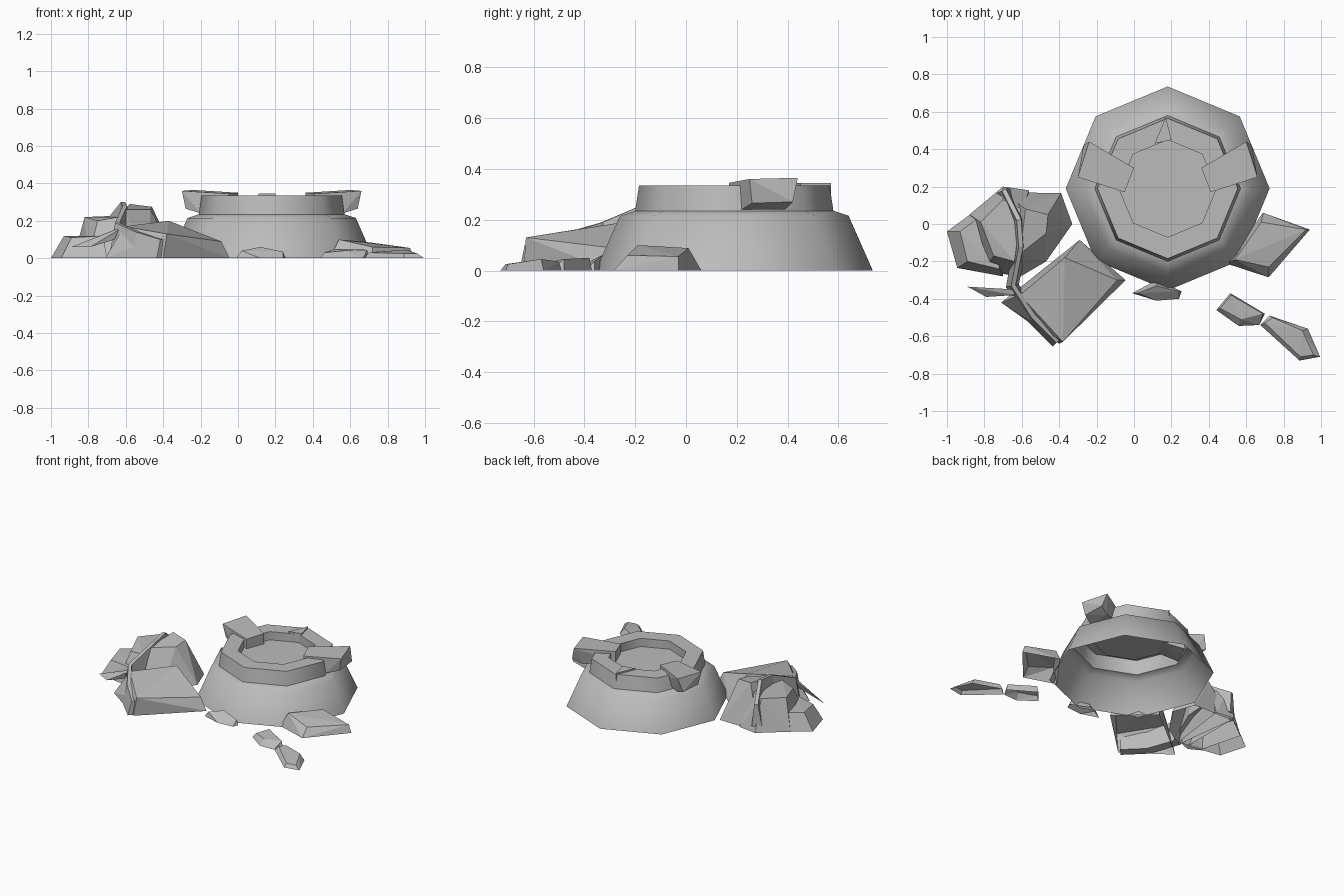
import bpy
import bmesh
import math
from mathutils import Vector

default_cube = bpy.data.objects.get("Cube")
if default_cube:
    bpy.data.objects.remove(default_cube, do_unlink=True)

# One stone colour for everything
stone = bpy.data.materials.new("grey_stone")
stone.use_nodes = True
stone_colour = (0.5, 0.5, 0.5, 1)
stone.diffuse_color = stone_colour
stone.node_tree.nodes["Principled BSDF"].inputs["Base Color"].default_value = stone_colour

CENTRE = Vector((0.18, 0.19, 0))


def finish(name, bm):
    """Turn a bmesh into a named stone object."""
    mesh = bpy.data.meshes.new(name)
    bm.to_mesh(mesh)
    bm.free()
    mesh.materials.append(stone)
    obj = bpy.data.objects.new(name, mesh)
    bpy.context.collection.objects.link(obj)
    return obj


def hull(name, points, open_bottom=False):
    """Faceted convex stone around a few corner points."""
    bm = bmesh.new()
    for point in points:
        bm.verts.new(point)
    bmesh.ops.convex_hull(bm, input=bm.verts[:])
    loose = [v for v in bm.verts if not v.link_faces]
    bmesh.ops.delete(bm, geom=loose, context="VERTS")
    bmesh.ops.recalc_face_normals(bm, faces=bm.faces[:])
    bmesh.ops.dissolve_limit(bm, angle_limit=math.radians(4),
                             verts=bm.verts[:], edges=bm.edges[:])
    bm.normal_update()
    if open_bottom:
        ground = [f for f in bm.faces if all(v.co.z < 0.001 for v in f.verts)]
        bmesh.ops.delete(bm, geom=ground, context="FACES")
    return finish(name, bm)


def rock(name, footprint, top):
    """Stone resting on the ground: outline below, raised corners above."""
    return hull(name, [(x, y, 0) for x, y in footprint] + list(top), True)


def lathe(name, profile, sides):
    """Revolve a (radius, height) profile; the last ring is closed as a floor."""
    bm = bmesh.new()
    rings = []
    for radius, height in profile:
        ring = []
        for i in range(sides):
            turn = math.tau * i / sides
            offset = Vector((radius * math.cos(turn), radius * math.sin(turn), height))
            ring.append(bm.verts.new(CENTRE + offset))
        rings.append(ring)
    for lower, upper in zip(rings, rings[1:]):
        for i in range(sides):
            j = (i + 1) % sides
            bm.faces.new((lower[i], lower[j], upper[j], upper[i]))
    bm.faces.new(rings[-1])
    return finish(name, bm)


def ridge(name, path, half_width, depth):
    """Narrow wedge-shaped crest following a path."""
    bm = bmesh.new()
    sections = []
    points = [Vector(p) for p in path]
    for i, point in enumerate(points):
        along = points[min(i + 1, len(points) - 1)] - points[max(i - 1, 0)]
        side = Vector((along.y, -along.x, 0)).normalized() * half_width
        foot = Vector((point.x, point.y, max(0, point.z - depth)))
        corners = (foot - side, point - side * 0.5, point + side * 0.2, foot + side)
        sections.append([bm.verts.new(c) for c in corners])
    for a, b in zip(sections, sections[1:]):
        for i in range(len(a)):
            j = (i + 1) % len(a)
            bm.faces.new((a[i], a[j], b[j], b[i]))
    bm.faces.new(sections[0])
    bm.faces.new(sections[-1])
    bmesh.ops.recalc_face_normals(bm, faces=bm.faces[:])
    return finish(name, bm)


# Octagonal plinth: sloping wall, ledge, raised rim and sunken floor
plinth = lathe("plinth", [(0.545, 0), (0.45, 0.215), (0.39, 0.235),
                          (0.375, 0.335), (0.26, 0.335), (0.26, 0.275)], sides=8)
bpy.ops.object.select_all(action="DESELECT")
plinth.select_set(True)
bpy.context.view_layer.objects.active = plinth
bpy.ops.object.shade_smooth_by_angle(angle=math.radians(48))

# Pair of blocks lying across the rim, mirrored about the plinth centre
rim_block = [(0.42, 0.25, 0.365), (0.48, 0.06, 0.36), (0.45, 0.23, 0.27),
             (0.46, 0.07, 0.265), (0.38, 0.2, 0.24), (0.38, 0.03, 0.24),
             (0.18, 0.11, 0.35), (0.23, -0.02, 0.345),
             (0.18, 0.11, 0.275), (0.23, -0.02, 0.275)]
for side, name in ((1, "left_rim_block"), (-1, "right_rim_block")):
    hull(name, [CENTRE + Vector((side * x, y, z)) for x, y, z in rim_block])

# Cracked wedge at the back of the rim
hull("back_rim_wedge", [(x, y, z) for z in (0.26, 0.345)
                        for x, y in ((0.11, 0.43), (0.17, 0.57), (0.2, 0.45))])

# Fallen slab leaning beside the plinth
rock("leaning_slab",
     [(-0.4, -0.64), (-0.71, -0.42), (-0.29, -0.085), (-0.045, -0.3)],
     [(-0.38, -0.63, 0.13), (-0.61, -0.38, 0.17),
      (-0.37, -0.18, 0.2), (-0.09, -0.3, 0.09)])

# Stepped rubble pile
rock("low_pile_rock",
     [(-1, -0.04), (-0.945, -0.235), (-0.7, -0.28), (-0.7, 0.18)],
     [(-0.93, -0.04, 0.12), (-0.89, -0.2, 0.11), (-0.72, -0.24, 0.12), (-0.74, 0.1, 0.12)])
rock("middle_pile_rock",
     [(-0.88, 0.05), (-0.8, -0.25), (-0.62, -0.28), (-0.56, 0.18), (-0.7, 0.2)],
     [(-0.82, 0.01, 0.22), (-0.75, -0.17, 0.2), (-0.64, -0.2, 0.22),
      (-0.6, 0.08, 0.23), (-0.7, 0.13, 0.225)])
rock("tall_pile_rock",
     [(-0.7, 0.17), (-0.39, 0.165), (-0.33, 0), (-0.47, -0.2), (-0.64, -0.3)],
     [(-0.58, 0.08, 0.29), (-0.46, 0.05, 0.275), (-0.47, -0.05, 0.26), (-0.61, -0.16, 0.26)])

# Jagged crest between the pile and the slab, with a splinter
ridge("pile_crest",
      [(-0.7, 0.18, 0.2), (-0.62, 0.02, 0.3), (-0.61, -0.12, 0.28),
       (-0.65, -0.33, 0.19), (-0.54, -0.5, 0.14), (-0.41, -0.63, 0.1)],
      half_width=0.035, depth=0.16)
hull("pile_splinter",
     [(-0.89, -0.335, 0.06), (-0.64, -0.35, 0.16), (-0.64, -0.38, 0.15),
      (-0.79, -0.39, 0.06), (-0.66, -0.37, 0.1)])

# Broken piece propped against the plinth
rock("side_chunk",
     [(0.94, -0.03), (0.69, 0.06), (0.49, -0.21), (0.72, -0.285)],
     [(0.54, -0.19, 0.1), (0.68, 0.01, 0.088), (0.92, -0.03, 0.055), (0.72, -0.23, 0.06)])

# Loose chips in front
rock("front_chip",
     [(-0.01, -0.37), (0.12, -0.3), (0.255, -0.36), (0.24, -0.4), (0.12, -0.41)],
     [(0.02, -0.37, 0.04), (0.12, -0.33, 0.06), (0.24, -0.36, 0.035)])
rock("middle_chip",
     [(0.44, -0.46), (0.515, -0.37), (0.7, -0.48), (0.67, -0.54), (0.56, -0.545)],
     [(0.46, -0.45, 0.03), (0.52, -0.38, 0.05), (0.69, -0.48, 0.045), (0.57, -0.51, 0.04)])
rock("outer_chip",
     [(0.675, -0.54), (0.725, -0.49), (0.93, -0.56), (0.995, -0.71), (0.885, -0.73)],
     [(0.7, -0.53, 0.03), (0.74, -0.5, 0.035), (0.9, -0.57, 0.045),
      (0.96, -0.7, 0.025), (0.89, -0.71, 0.025)])
